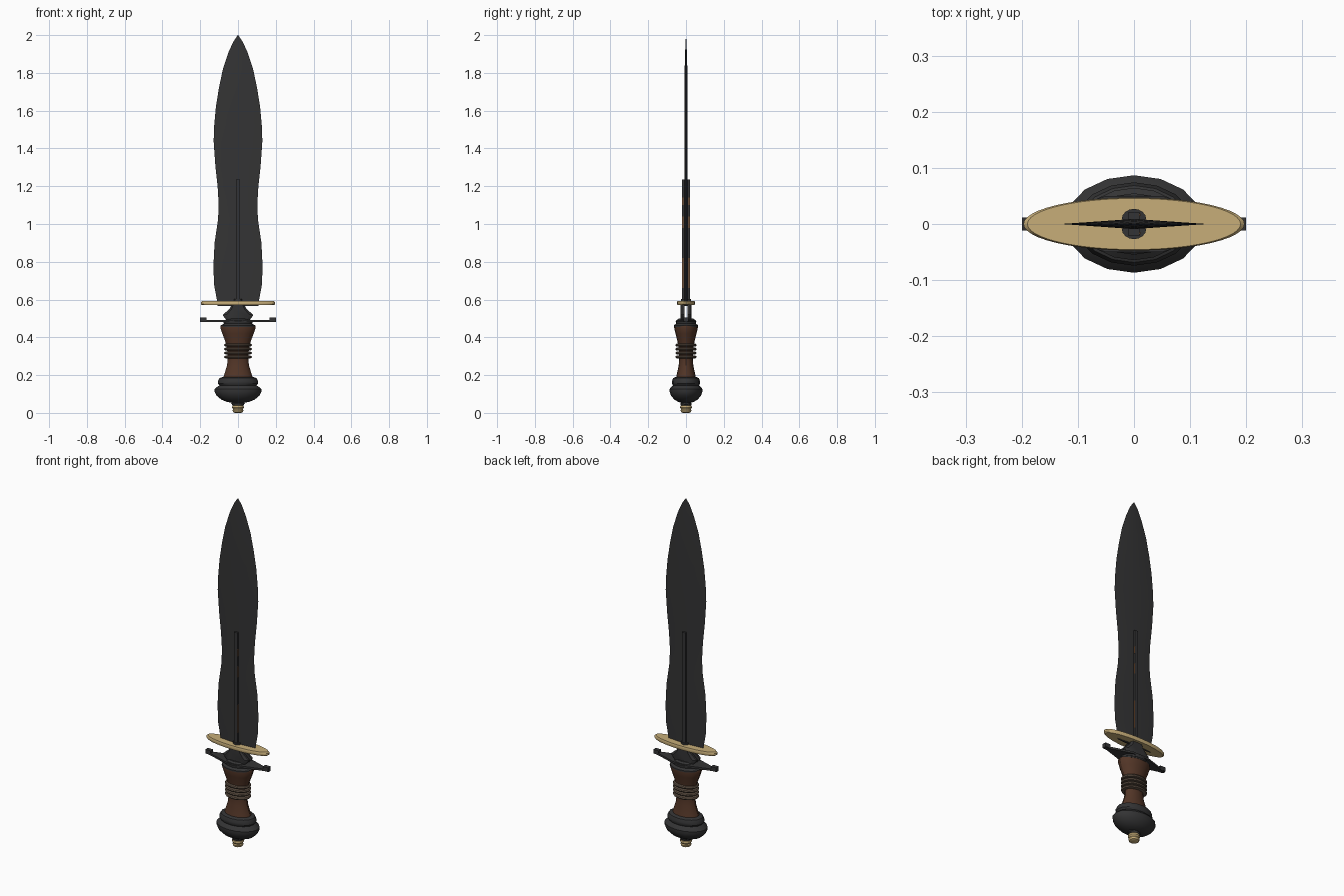
import bpy, bmesh, math

if "Cube" in bpy.data.objects:
    bpy.data.objects.remove(bpy.data.objects["Cube"], do_unlink=True)


def material(name, rgb):
    m = bpy.data.materials.new(name)
    m.use_nodes = True
    m.diffuse_color = (*rgb, 1)
    bsdf = next(n for n in m.node_tree.nodes if n.type == 'BSDF_PRINCIPLED')
    bsdf.inputs["Base Color"].default_value = (*rgb, 1)
    return m


IRON = material("dark iron", (0.034, 0.034, 0.035))
BRASS = material("brass", (0.57, 0.42, 0.19))
WOOD = material("brown wood", (0.085, 0.036, 0.02))
CORD = material("binding wire", (0.12, 0.085, 0.06))
INLAY = material("copper inlay", (0.3, 0.13, 0.05))


def finish(name, bm, mat, smooth=True):
    bmesh.ops.recalc_face_normals(bm, faces=bm.faces)
    me = bpy.data.meshes.new(name)
    bm.to_mesh(me)
    bm.free()
    ob = bpy.data.objects.new(name, me)
    bpy.context.collection.objects.link(ob)
    me.materials.append(mat)
    if smooth:
        bpy.ops.object.select_all(action='DESELECT')
        ob.select_set(True)
        bpy.context.view_layer.objects.active = ob
        bpy.ops.object.shade_smooth_by_angle(angle=math.radians(30))
    return ob


def loft(name, rings, mat, smooth=True):
    """Skin a list of equal-length point rings and cap both ends."""
    bm = bmesh.new()
    rows = [[bm.verts.new(p) for p in ring] for ring in rings]
    n = len(rows[0])
    for a, b in zip(rows, rows[1:]):
        for i in range(n):
            j = (i + 1) % n
            bm.faces.new((a[i], a[j], b[j], b[i]))
    bm.faces.new(rows[0])
    bm.faces.new(rows[-1])
    return finish(name, bm, mat, smooth)


def turned(name, profile, mat, depth, sides=16):
    """Oval turning: profile holds (half width, z), depth squeezes y."""
    angles = [math.tau * i / sides for i in range(sides)]
    return loft(name, [[(r * math.cos(a), r * depth * math.sin(a), z) for a in angles]
                       for r, z in profile], mat)


def box(name, x, y, z, mat):
    return loft(name, [[(x[0], y[0], k), (x[1], y[0], k), (x[1], y[1], k), (x[0], y[1], k)]
                       for k in z], mat, False)


# Leaf-shaped blade with a shallow diamond section
outline = [(.108, .565), (.112, .6), (.127, .68), (.13, .78), (.124, .9), (.106, 1.02),
           (.102, 1.1), (.108, 1.2), (.12, 1.31), (.129, 1.44), (.126, 1.52), (.117, 1.62),
           (.101, 1.72), (.08, 1.82), (.05, 1.91), (.025, 1.965), (.001, 2)]
loft("blade", [[(w, 0, z), (0, t, z), (-w, 0, z), (0, -t, z)]
               for w, z in outline for t in [.009 * min(1, w / .1)]], IRON)

# Raised spine bars and neck cheeks on both faces
cheek = [(.03, .58), (.045, .55), (.08, .52), (.078, .512), (.052, .483)]
cheek += [(-x, z) for x, z in reversed(cheek)]
for side, s in (("front", -1), ("back", 1)):
    box(side + "_spine_bar", (-.01, .01), sorted((.007 * s, .021 * s)), (.56, 1.235), IRON)
    loft(side + "_neck_cheek", [[(x * k, y * s, z) for x, z in cheek]
                                for k, y in ((1, .009), (1, .02), (.75, .03))], IRON)
    # Half-round foot where the bar meets the guard
    arc = [math.pi * i / 8 for i in range(9)]
    loft(side + "_bar_foot", [[(.022 * math.cos(a), s * (.008 + .019 * math.sin(a)), z)
                               for a in arc] for z in (.56, .602)], IRON)
    # Thin inlay strips along the side of the bar
    for i, z in enumerate(((.66, .82), (.98, 1.04), (1.1, 1.14))):
        box(f"{side}_inlay_{i}", (.009, .0115), sorted((.014 * s, .019 * s)), z, INLAY)

# Oval brass guard plate
turned("guard_plate", [(.189, .57), (.197, .576), (.197, .586), (.19, .592)],
       BRASS, .24, 48)

# Tapered lower crossguard with upturned ends
plan = [(.2, .008), (.17, .012), (.1, .034), (.05, .05)]
plan += [(-x, y) for x, y in reversed(plan)]
plan += [(x, -y) for x, y in reversed(plan)]
loft("crossguard", [[(x, y, z) for x, y in plan] for z in (.481, .492)], IRON, False)
for side, s in (("left", 1), ("right", -1)):
    box(side + "_crossguard_tip", sorted((.166 * s, .2 * s)), (-.012, .012), (.483, .506), IRON)

# Grip with upper collar
turned("grip_collar", [(.092, .455), (.092, .463), (.075, .472), (.078, .486), (.055, .5)],
       IRON, .7)
turned("grip", [(.08, .18), (.074, .2), (.058, .25), (.054, .29), (.058, .34), (.068, .38),
                (.083, .42), (.094, .452), (.092, .462)], WOOD, .67)

# Wire wrapped around the waist of the grip
for i in range(4):
    z = .296 + .021 * i
    turned(f"grip_wire_{i}", [(.06, z - .008), (.07, z - .006), (.074, z),
                              (.07, z + .006), (.06, z + .008)], CORD, .76, 20)

# Pommel with button
turned("pommel", [(.028, .042), (.036, .048), (.035, .054), (.058, .058), (.088, .07),
                  (.114, .092), (.124, .112), (.124, .126), (.112, .137), (.098, .146),
                  (.106, .156), (.106, .168), (.098, .184), (.08, .19)], IRON, .7)
turned("pommel_stem", [(.018, .03), (.032, .042), (.034, .05), (.02, .06)], IRON, .9, 12)
turned("pommel_button", [(.018, 0), (.026, .004), (.029, .014), (.026, .02), (.031, .028),
                         (.03, .038), (.02, .043)], BRASS, 1, 12)
